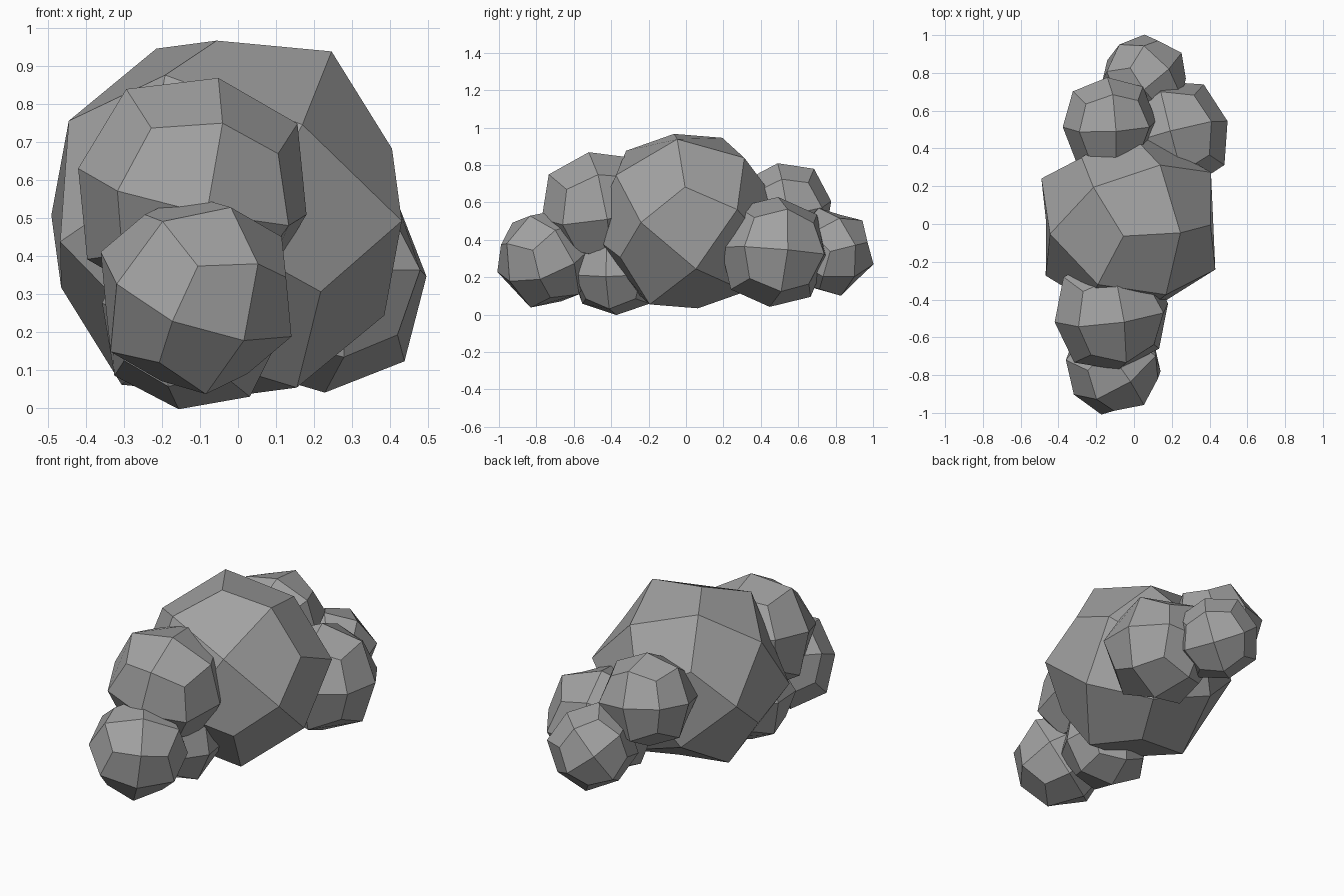
import bpy
import bmesh
from mathutils import Matrix, Vector

cube = bpy.data.objects.get("Cube")
if cube:
    bpy.data.objects.remove(cube, do_unlink=True)

GREY = (0.36, 0.36, 0.36, 1.0)
stone = bpy.data.materials.new("stone_grey")
stone.use_nodes = True
stone.diffuse_color = GREY
shader = next(n for n in stone.node_tree.nodes if n.type == 'BSDF_PRINCIPLED')
shader.inputs["Base Color"].default_value = GREY
shader.inputs["Roughness"].default_value = 0.9


def add_boulder(name, centre, size, first_axis, second_axis):
    """Faceted ball: a once-rounded cube turned to face the given axes."""
    a = Vector(first_axis).normalized()
    b = Vector(second_axis)
    b = (b - a * b.dot(a)).normalized()
    turn = Matrix((a, b, a.cross(b))).transposed()

    bm = bmesh.new()
    bmesh.ops.create_cube(bm, size=2)
    bmesh.ops.subdivide_edges(bm, edges=bm.edges[:], cuts=1, use_grid_fill=True)
    # Pull edge midpoints and corners inwards to round the cube
    pull = {1: 1.0, 2: 3 / 4, 3: 5 / 9}
    for v in bm.verts:
        v.co *= pull[sum(abs(k) > 0.5 for k in v.co)]
        v.co = Vector(centre) + turn @ (v.co * size)
    bmesh.ops.recalc_face_normals(bm, faces=bm.faces[:])

    mesh = bpy.data.meshes.new(name)
    bm.to_mesh(mesh)
    bm.free()
    mesh.materials.append(stone)
    obj = bpy.data.objects.new(name, mesh)
    bpy.context.scene.collection.objects.link(obj)


# Large middle boulder
add_boulder("main_boulder", (-.03, 0, .5), .49, (-.86, -.11, .53), (.37, .65, .69))

# Front cluster
add_boulder("front_upper_boulder", (-.12, -.47, .57), .31, (.22, -.16, .96), (.12, -.98, -.2))
add_boulder("front_tip_boulder", (-.11, -.75, .3), .26, (.14, -.13, .35), (-.32, -.24, .05))
add_boulder("front_lower_boulder", (-.12, -.38, .24), .245, (.97, -.2, -.15), (-.23, .05, -.97))

# Back cluster
add_boulder("back_left_boulder", (.21, .47, .335), .295, (.96, .25, .04), (.03, .1, .99))
add_boulder("back_upper_boulder", (-.13, .53, .565), .25, (.14, -.16, .98), (-.04, .95, .18))
add_boulder("back_tip_boulder", (.055, .77, .335), .228, (-.195, .265, .065), (.195, .195, -.195))
